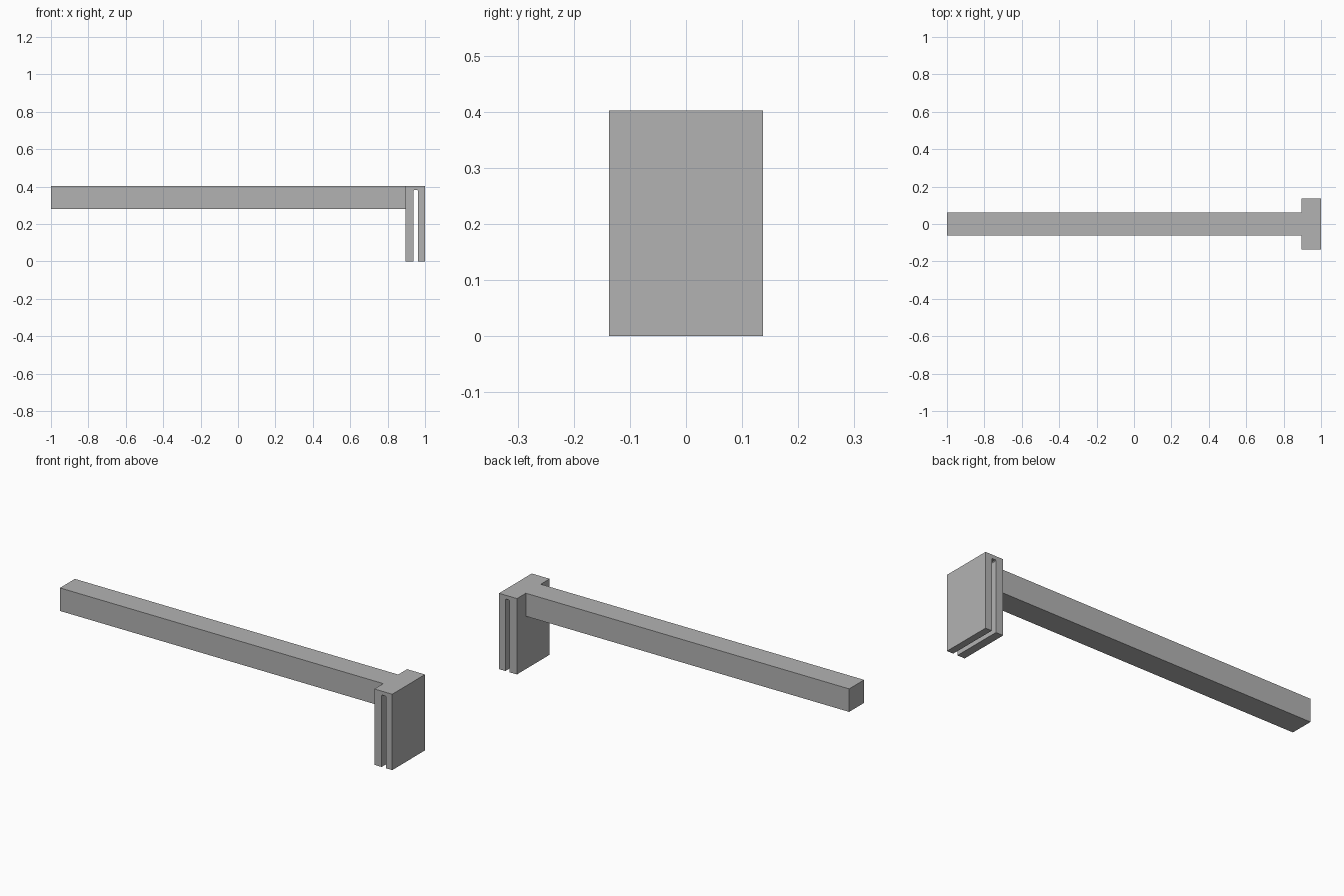
import bpy
import bmesh

cube = bpy.data.objects.get("Cube")
if cube:
    bpy.data.objects.remove(cube, do_unlink=True)

# Single plain grey
grey = bpy.data.materials.new("plain_grey")
grey.use_nodes = True
color = (0.45, 0.45, 0.45, 1)
grey.diffuse_color = color
grey.node_tree.nodes["Principled BSDF"].inputs["Base Color"].default_value = color


def extrude_profile(name, profile, half_depth):
    """Extrude an x-z outline symmetrically along y."""
    bm = bmesh.new()
    face = bm.faces.new([bm.verts.new((x, -half_depth, z)) for x, z in profile])
    result = bmesh.ops.extrude_face_region(bm, geom=[face])
    verts = [v for v in result["geom"] if isinstance(v, bmesh.types.BMVert)]
    bmesh.ops.translate(bm, verts=verts, vec=(0, 2 * half_depth, 0))
    bmesh.ops.recalc_face_normals(bm, faces=bm.faces)
    mesh = bpy.data.meshes.new(name)
    bm.to_mesh(mesh)
    bm.free()
    mesh.materials.append(grey)
    obj = bpy.data.objects.new(name, mesh)
    bpy.context.collection.objects.link(obj)
    return obj


top = 0.402
clip_start, clip_end = 0.895, 1.0
slot_start, slot_end, slot_top = 0.938, 0.963, 0.382
chamfer = 0.004

# Long square arm, flush with the clip's top
extrude_profile("arm", [(-1, 0.28), (clip_start, 0.28),
                        (clip_start, top), (-1, top)], 0.0625)

# Wide hanging clip: two plates joined at the top, with a slot open below
extrude_profile("slotted_clip", [
    (clip_start, 0), (slot_start, 0),
    (slot_start, slot_top - chamfer), (slot_start + chamfer, slot_top),
    (slot_end - chamfer, slot_top), (slot_end, slot_top - chamfer),
    (slot_end, 0), (clip_end, 0),
    (clip_end, top), (clip_start, top)], 0.137)
